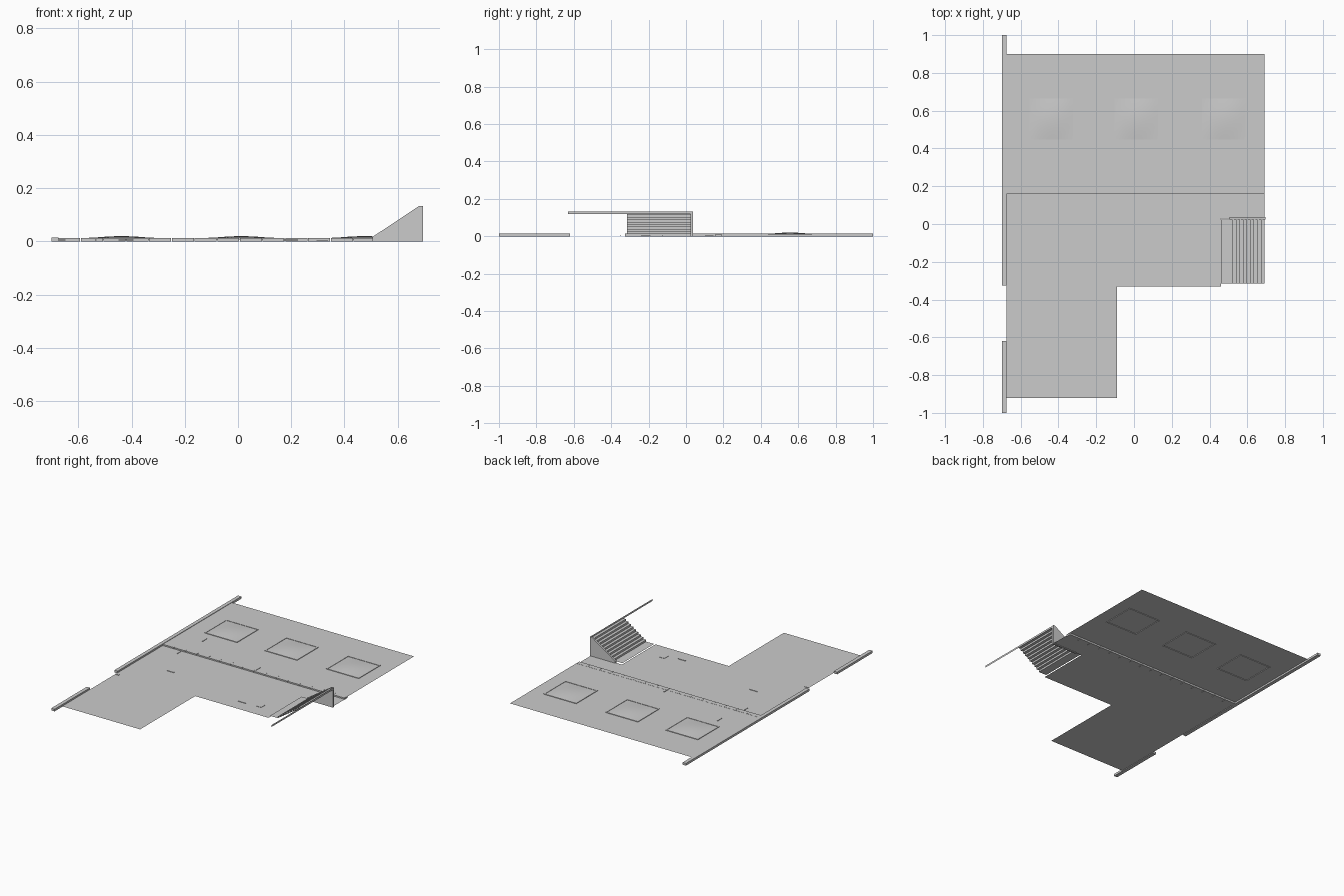
import bpy
import bmesh
import math

cube = bpy.data.objects.get("Cube")
if cube:
    bpy.data.objects.remove(cube, do_unlink=True)

grey = bpy.data.materials.new("concrete_grey")
grey.use_nodes = True
colour = (0.6, 0.6, 0.6, 1)
grey.diffuse_color = colour
grey.node_tree.nodes["Principled BSDF"].inputs["Base Color"].default_value = colour


def finish(name, bm, smooth=False):
    mesh = bpy.data.meshes.new(name)
    bm.to_mesh(mesh)
    bm.free()
    mesh.materials.append(grey)
    for p in mesh.polygons:
        p.use_smooth = smooth
    obj = bpy.data.objects.new(name, mesh)
    bpy.context.collection.objects.link(obj)
    return obj


def add_box(bm, x0, x1, y0, y1, z0, z1):
    verts = bmesh.ops.create_cube(bm, size=1)["verts"]
    for v in verts:
        v.co.x = x1 if v.co.x > 0 else x0
        v.co.y = y1 if v.co.y > 0 else y0
        v.co.z = z1 if v.co.z > 0 else z0


def boxes(name, items):
    bm = bmesh.new()
    for item in items:
        add_box(bm, *item)
    return finish(name, bm)


def sheet(name, outline):
    bm = bmesh.new()
    bm.faces.new([bm.verts.new(p) for p in outline])
    return finish(name, bm)


LEFT, RIGHT = -0.675, 0.69
WALK, ROAD = 0.012, 0.004

# Flat paving: raised sidewalk and lower L-shaped road
sheet("sidewalk", [(x, y, WALK) for x, y in
      [(LEFT, 0.16), (RIGHT, 0.16), (RIGHT, 0.9), (LEFT, 0.9)]])
sheet("road", [(x, y, ROAD) for x, y in
      [(LEFT, -0.92), (-0.09, -0.92), (-0.09, -0.33), (0.46, -0.33),
       (0.46, 0.03), (RIGHT, 0.03), (RIGHT, 0.16), (LEFT, 0.16)]])

# Row of kerb stones between road and sidewalk
count = 16
step = (RIGHT - LEFT) / count
boxes("kerb_stones", [(LEFT + i * step, LEFT + (i + 1) * step - 0.003,
                       0.158, 0.19, 0, WALK + 0.0008) for i in range(count)])

# Edge kerb along the side, with an opening
boxes("edge_kerb", [(-0.70, LEFT, y0, y1, 0, 0.015)
                    for y0, y1 in [(-0.325, 1.0), (-1.0, -0.62)]])

# Planting beds: thin rim and low soil mound
for n, x0 in enumerate([-0.56, -0.11, 0.353]):
    x1, y0, y1, w = x0 + 0.245, 0.44, 0.672, 0.008
    rim = 0.0155
    boxes(f"bed_rim_{n + 1}", [
        (x0, x1, y0, y0 + w, 0.008, rim), (x0, x1, y1 - w, y1, 0.008, rim),
        (x0, x0 + w, y0 + w, y1 - w, 0.008, rim),
        (x1 - w, x1, y0 + w, y1 - w, 0.008, rim)])
    bm = bmesh.new()
    bmesh.ops.create_grid(bm, x_segments=10, y_segments=10, size=1)
    for v in bm.verts:
        u, t = v.co.x, v.co.y
        dome = math.cos(u * math.pi / 2) * math.cos(t * math.pi / 2)
        v.co = ((x0 + x1) / 2 + u * (x1 - x0 - w) / 2,
                (y0 + y1) / 2 + t * (y1 - y0 - w) / 2, WALK + 0.001 + 0.007 * dome)
    finish(f"bed_mound_{n + 1}", bm, True)

# Open-backed staircase sheet with a flat landing at its foot
STEPS = 9
run, rise = (0.69 - 0.52) / STEPS, (0.125 - 0.012) / STEPS
profile = [(0.46, 0.012), (0.52, 0.012)]
for i in range(STEPS):
    x, z = 0.52 + i * run, 0.012 + (i + 1) * rise
    profile += [(x, z), (x + run, z)]
bm = bmesh.new()
rows = [[bm.verts.new((x, y, z)) for x, z in profile] for y in (-0.315, 0.025)]
for i in range(len(profile) - 1):
    bm.faces.new((rows[0][i], rows[0][i + 1], rows[1][i + 1], rows[1][i]))
finish("stairs", bm)

# Triangular wall closing one side of the stairs
bm = bmesh.new()
face = bm.faces.new([bm.verts.new((x, 0.025, z)) for x, z in
                     [(0.505, 0.0), (0.695, 0.0), (0.695, 0.133),
                      (0.68, 0.133), (0.505, 0.017)]])
ext = bmesh.ops.extrude_face_region(bm, geom=[face])["geom"]
for v in ext:
    if isinstance(v, bmesh.types.BMVert):
        v.co.y += 0.012
bmesh.ops.recalc_face_normals(bm, faces=bm.faces)
finish("stair_wall", bm)

# Thin upright edging at the top of the stairs, running past them
sheet("upper_edging", [(0.694, -0.63, 0.12), (0.694, 0.03, 0.12),
                       (0.694, 0.03, 0.133), (0.694, -0.63, 0.133)])

# Small loose bits and a drain cover on the paving
bits = [(-0.5, 0.355, 0, 1, WALK), (0.01, 0.2, 0, 1, WALK), (-0.535, 0.125, 0, 1, ROAD),
        (-0.42, -0.125, 1, 0, ROAD), (0.197, -0.238, 1, 0, ROAD), (-0.66, -0.35, 0.4, 0, ROAD)]
boxes("paving_bits", [(x - 0.003 - 0.025 * a, x + 0.003 + 0.025 * a,
                       y - 0.003 - 0.02 * b, y + 0.003 + 0.02 * b, z, z + 0.003)
                      for x, y, a, b, z in bits])
boxes("drain_cover", [(0.295, 0.338, -0.235, -0.19, ROAD, ROAD + 0.002)])
